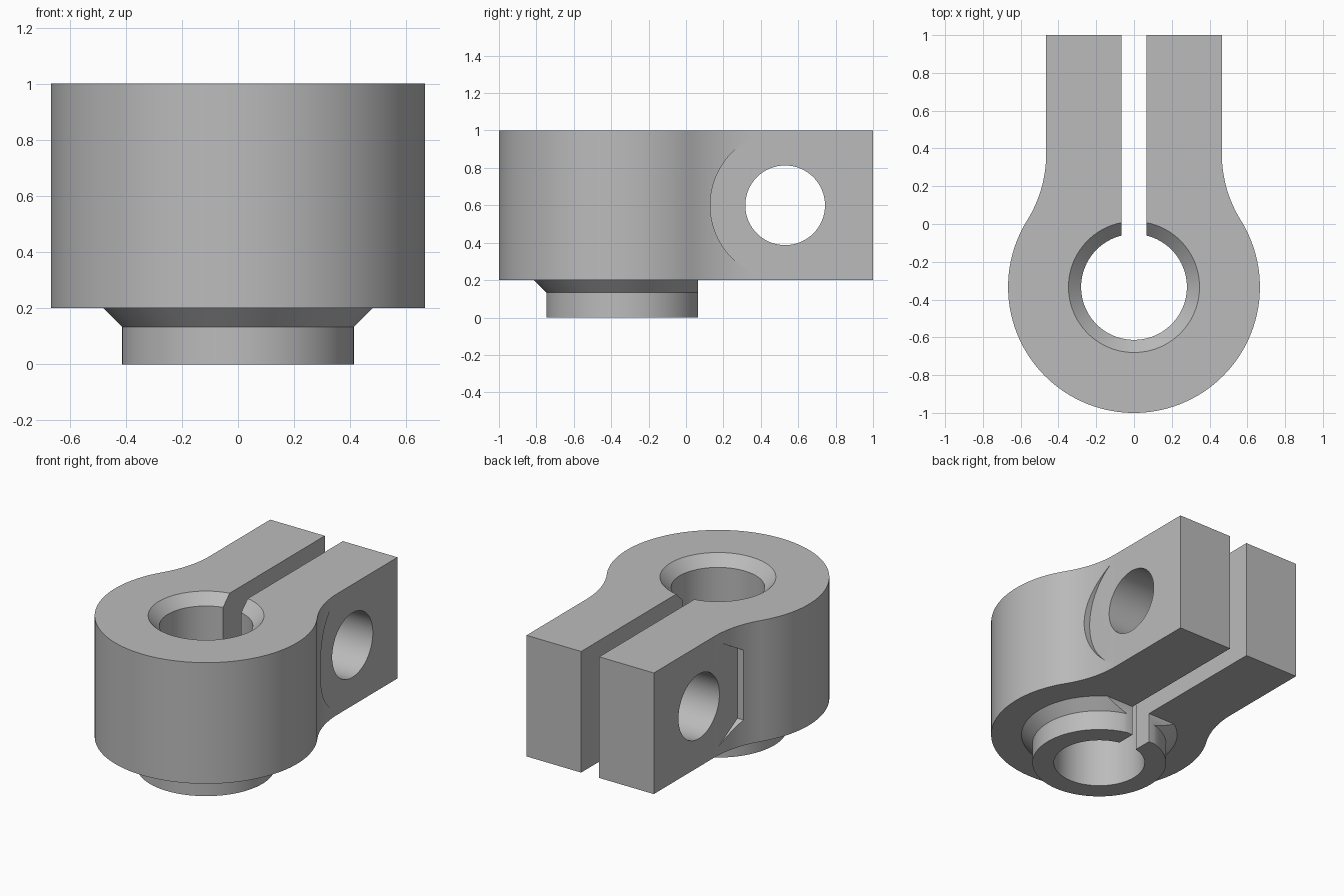
import bpy, bmesh, math
from mathutils import Matrix, Vector

cube = bpy.data.objects.get("Cube")
if cube:
    bpy.data.objects.remove(cube)

RING_Y, RING_R = -1 / 3, 2 / 3      # clamp ring
ARM_X, SLOT_X = 0.465, 0.066        # arm outer face and slot half width
BOLT = (0.53, 0.60)                 # bolt axis (y, z)
SEGMENTS = 96

steel = bpy.data.materials.new("grey steel")
steel.use_nodes = True
steel.diffuse_color = (0.5, 0.5, 0.5, 1)
steel.node_tree.nodes["Principled BSDF"].inputs["Base Color"].default_value = (0.5, 0.5, 0.5, 1)


def make_object(name, bm):
    bmesh.ops.recalc_face_normals(bm, faces=bm.faces)
    mesh = bpy.data.meshes.new(name)
    bm.to_mesh(mesh)
    bm.free()
    mesh.materials.append(steel)
    obj = bpy.data.objects.new(name, mesh)
    bpy.context.collection.objects.link(obj)
    return obj


def prism(name, outline, z0, z1):
    bm = bmesh.new()
    face = bm.faces.new([bm.verts.new((x, y, z0)) for x, y in outline])
    top = bmesh.ops.extrude_face_region(bm, geom=[face])["geom"]
    verts = [v for v in top if isinstance(v, bmesh.types.BMVert)]
    bmesh.ops.translate(bm, vec=(0, 0, z1 - z0), verts=verts)
    return make_object(name, bm)


def lathe(name, profile, clip_y=None):
    """Solid of revolution about the ring axis from (radius, z) points."""
    bm = bmesh.new()
    rings = []
    for r, z in profile:
        angles = [2 * math.pi * i / SEGMENTS for i in range(SEGMENTS)]
        rings.append([bm.verts.new((r * math.cos(a), RING_Y + r * math.sin(a), z)) for a in angles])
    for low, high in zip(rings, rings[1:]):
        for i in range(SEGMENTS):
            j = (i + 1) % SEGMENTS
            bm.faces.new((low[i], low[j], high[j], high[i]))
    bm.faces.new(rings[0])
    bm.faces.new(rings[-1])
    if clip_y is not None:
        geom = bm.verts[:] + bm.edges[:] + bm.faces[:]
        bmesh.ops.bisect_plane(bm, geom=geom, plane_co=(0, clip_y, 0),
                               plane_no=(0, 1, 0), clear_outer=True)
        bmesh.ops.holes_fill(bm, edges=[e for e in bm.edges if e.is_boundary])
    return make_object(name, bm)


def bolt_cutter(name, radius, sides, x0, x1):
    """Prism along x on the bolt axis, with a flat facing forward for a hexagon."""
    bm = bmesh.new()
    bmesh.ops.create_cone(bm, cap_ends=True, segments=sides, radius1=radius,
                          radius2=radius, depth=x1 - x0)
    turn = Matrix(((0, 0, 1), (1, 0, 0), (0, 1, 0))).to_4x4()
    spin = Matrix.Rotation(math.pi / 2, 4, "Z")
    # put one cap corner on the z axis before laying the prism along x
    first = max(bm.verts, key=lambda v: v.co.y).co
    if abs(first.y - radius) < 1e-4:
        spin = Matrix.Identity(4)
    shift = Matrix.Translation(Vector(((x0 + x1) / 2, BOLT[0], BOLT[1])))
    bmesh.ops.transform(bm, matrix=shift @ turn @ spin, verts=bm.verts)
    return make_object(name, bm)


def combine(target, other, operation):
    other.hide_render = True
    mod = target.modifiers.new(other.name, "BOOLEAN")
    mod.operation, mod.solver, mod.object = operation, "EXACT", other
    bpy.context.view_layer.objects.active = target
    bpy.ops.object.modifier_apply(modifier=mod.name)
    bpy.data.objects.remove(other)


# Body outline: arm end, concave fillet into the ring, round the front, mirrored
fillet_r = RING_R
fillet_x = ARM_X + fillet_r
fillet_y = RING_Y + math.sqrt((RING_R + fillet_r) ** 2 - fillet_x ** 2)
tangent = math.atan2(fillet_y - RING_Y, fillet_x)
half = [(ARM_X, 1.0)]
for i in range(17):
    a = math.pi + tangent * i / 16
    half.append((fillet_x + fillet_r * math.cos(a), fillet_y + fillet_r * math.sin(a)))
for i in range(1, 49):
    a = tangent - (tangent + math.pi / 2) * i / 48
    half.append((RING_R * math.cos(a), RING_Y + RING_R * math.sin(a)))
outline = half + [(-x, y) for x, y in reversed(half[:-1])]
clamp = prism("split_clamp_body", outline, 0.2, 1.0)

# Lower collar with flared neck, cut flat at the back
collar = lathe("collar", [(0.413, 0), (0.413, 0.133), (0.48, 0.2), (0.48, 0.3)], clip_y=0.065)
combine(clamp, collar, "UNION")

# Bore with chamfered mouth
bore = lathe("bore", [(0.28, -0.1), (0.28, 0.933), (0.347, 1.0), (0.347, 1.1)])
combine(clamp, bore, "DIFFERENCE")

# Slot between the arms
slot = prism("slot", [(-SLOT_X, RING_Y), (SLOT_X, RING_Y), (SLOT_X, 1.1), (-SLOT_X, 1.1)], -0.1, 1.1)
combine(clamp, slot, "DIFFERENCE")

# Bolt hole, round head seat on the left, hexagonal nut seat on the right
seat_x = ARM_X + 0.001
combine(clamp, bolt_cutter("bolt_hole", 0.213, 64, -1, 1), "DIFFERENCE")
combine(clamp, bolt_cutter("head_seat", 0.4, SEGMENTS, seat_x, 1), "DIFFERENCE")
combine(clamp, bolt_cutter("nut_seat", 0.4 / math.cos(math.pi / 6), 6, -1, -seat_x), "DIFFERENCE")

# Smooth curved walls, crisp edges
bpy.ops.object.select_all(action="DESELECT")
clamp.select_set(True)
bpy.context.view_layer.objects.active = clamp
bpy.ops.object.shade_smooth_by_angle(angle=math.radians(25))
